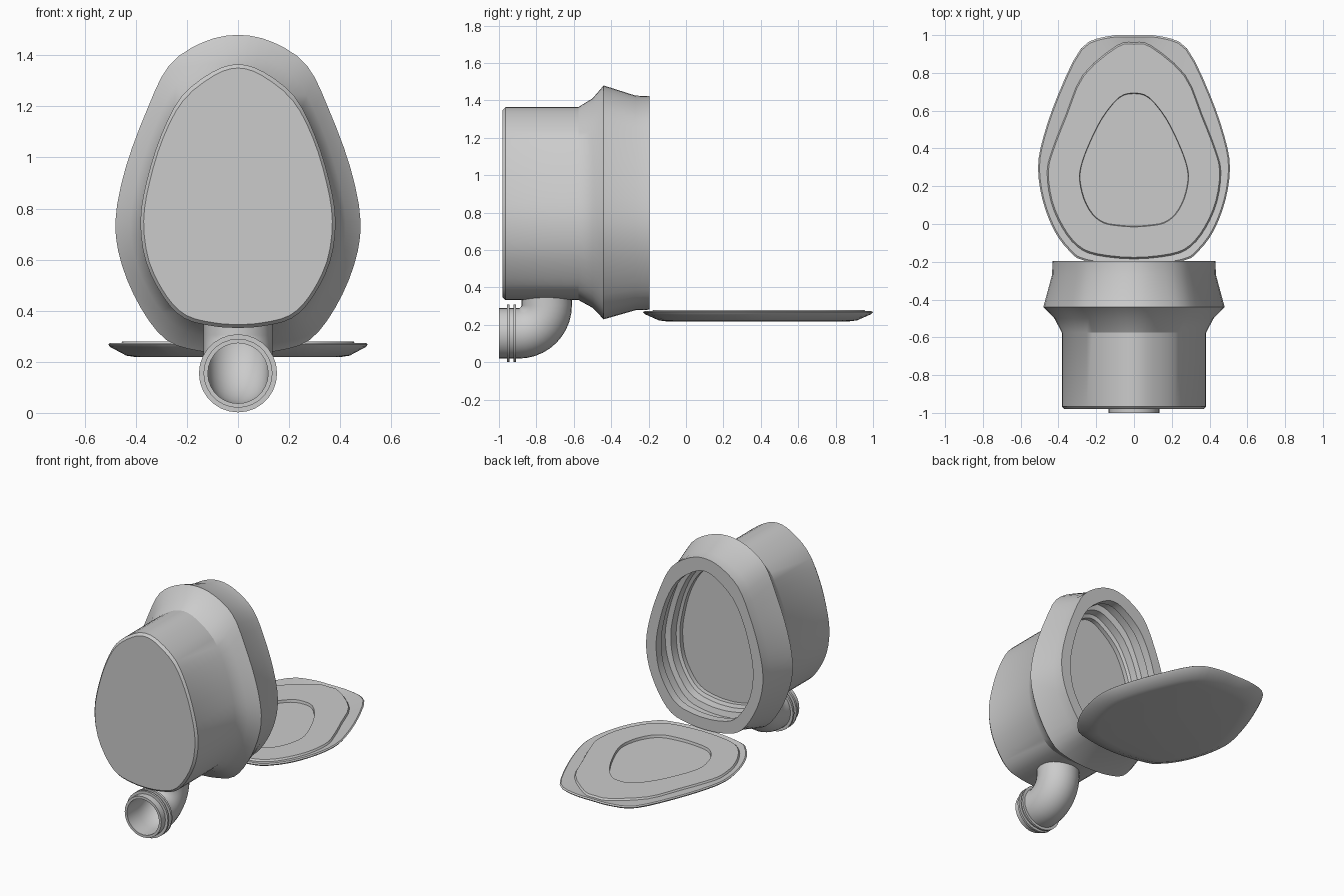
import bpy, bmesh, math
from mathutils import Vector

if "Cube" in bpy.data.objects:
    bpy.data.objects.remove(bpy.data.objects["Cube"])


def outline(half, sub=3):
    """Mirror a half outline about x = 0 and round it with a closed spline."""
    pts = half + [(-x, v) for x, v in half[-2:0:-1]]
    p = [Vector(q) for q in pts]
    n, out = len(p), []
    for i in range(n):
        a, b, c, d = p[i - 1], p[i], p[(i + 1) % n], p[(i + 2) % n]
        for k in range(sub):
            t = k / sub
            out.append(0.5 * (2 * b + (c - a) * t + (2 * a - 5 * b + 4 * c - d) * t * t
                              + (3 * b - a - 3 * c + d) * t ** 3))
    return out


def mix(a, b, t):
    return [p.lerp(q, t) if 0 <= t <= 1 else p + (q - p) * t for p, q in zip(a, b)]


def loft(name, rings, closed=False, angle=28):
    """Skin a list of rings; cap the ends unless the rings form a loop."""
    bm = bmesh.new()
    vs = [[bm.verts.new(p) for p in r] for r in rings]
    n = len(vs[0])
    pairs = list(zip(vs, vs[1:])) + ([(vs[-1], vs[0])] if closed else [])
    for a, b in pairs:
        for i in range(n):
            j = (i + 1) % n
            bm.faces.new((a[i], a[j], b[j], b[i]))
    if not closed:
        bm.faces.new(vs[0])
        bm.faces.new(vs[-1])
    bmesh.ops.recalc_face_normals(bm, faces=bm.faces)
    me = bpy.data.meshes.new(name)
    bm.to_mesh(me)
    bm.free()
    ob = bpy.data.objects.new(name, me)
    bpy.context.collection.objects.link(ob)
    bpy.ops.object.select_all(action='DESELECT')
    ob.select_set(True)
    bpy.context.view_layer.objects.active = ob
    bpy.ops.object.shade_smooth_by_angle(angle=math.radians(angle))
    return ob


# egg-shaped outlines of the tub and of the widest line of its collar (x, z)
tub = outline([(0, 1.365), (.10, 1.335), (.22, 1.24), (.30, 1.09), (.357, .91), (.382, .75),
               (.36, .59), (.29, .45), (.21, .37), (.10, .34), (0, .333)])
collar = outline([(0, 1.48), (.14, 1.45), (.27, 1.36), (.355, 1.19), (.44, .96), (.48, .75),
                  (.455, .58), (.38, .41), (.28, .285), (.15, .242), (0, .23)])

# body: closed front, collar, rim, undercut groove and inner floor (y, blend)
section = [(-.98, -.13), (-.965, 0), (-.575, 0), (-.50, .4), (-.44, 1), (-.27, .53), (-.195, .5),
           (-.195, -.25), (-.25, -.25), (-.26, .1), (-.34, .1), (-.35, -.25), (-.40, -.3),
           (-.41, -.5), (-.44, -.5)]
loft("tub_body", [[(p.x, y, p.y) for p in mix(tub, collar, t)] for y, t in section])

# open lid lying flat (x, y outlines)
edge = outline([(0, 1.0), (.15, .992), (.28, .93), (.40, .69), (.48, .46), (.508, .30),
                (.485, .13), (.425, -.03), (.345, -.14), (.26, -.195), (0, -.23)])
plate = outline([(0, .96), (.09, .945), (.27, .79), (.36, .58), (.43, .40), (.46, .28),
                 (.44, .12), (.38, -.02), (.30, -.12), (.20, -.165), (0, -.185)])
panel = outline([(0, .693), (.08, .67), (.17, .56), (.24, .42), (.28, .31), (.288, .23),
                 (.265, .13), (.22, .05), (.16, .005), (.08, -.01), (0, -.015)])


def grow(ring, s):
    c = Vector((0, .38))
    return [c + (p - c) * s for p in ring]


layers = [(grow(edge, .78), .218), (grow(edge, .86), .224), (grow(edge, .985), .258),
          (edge, .268), (grow(edge, .985), .274), (plate, .268), (grow(plate, .985), .279),
          (panel, .279), (grow(panel, .99), .262)]
loft("lid", [[(p.x, p.y, z) for p in r] for r, z in layers])

# drain elbow: straight spigot bending up into the tub
N = 28
CY, CZ, BEND = -.895, .305, .15


def circle(y, z, tilt, r):
    return [(r * math.cos(a), y - r * math.sin(a) * math.sin(tilt), z + r * math.sin(a) * math.cos(tilt))
            for a in (2 * math.pi * i / N for i in range(N))]


stations = [(-1.0, CZ - BEND, 0)]
for k in range(11):
    a = math.pi / 2 * k / 10
    stations.append((CY + BEND * math.sin(a), CZ - BEND * math.cos(a), a))
stations.append((CY + BEND, .37, math.pi / 2))
outer = [circle(y, z, a, .135) for y, z, a in stations]
inner = [circle(y, z, a, .118) for y, z, a in stations]
loft("drain_elbow", outer + inner[::-1], closed=True)

# two thin sealing rings
for i, y in enumerate((-.95, -.915)):
    z = CZ - BEND
    loft(f"seal_ring_{i + 1}", [circle(y + d, z, 0, r) for d, r in
                                ((-.007, .13), (-.007, .153), (.007, .153), (.007, .13))], closed=True)
